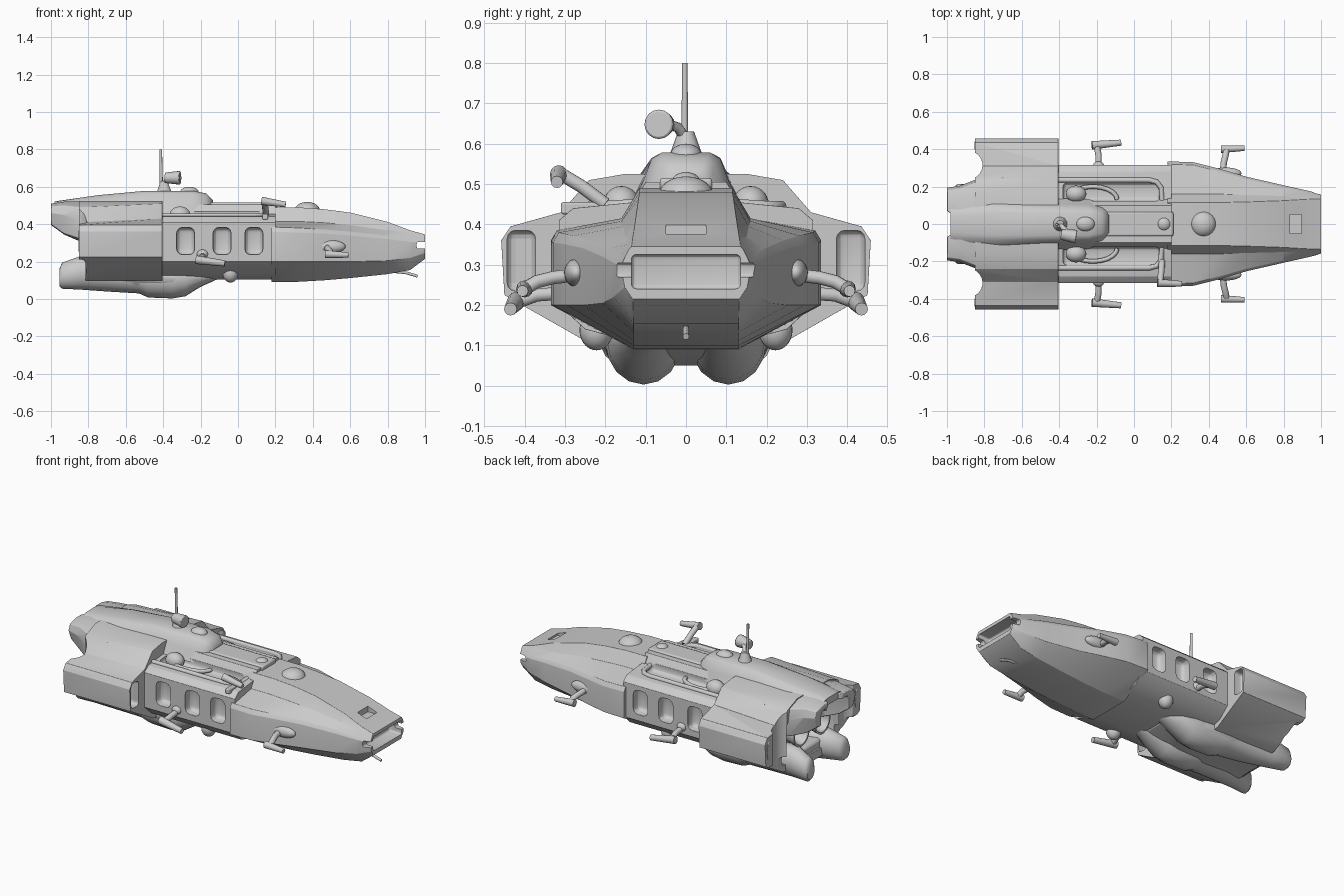
import bpy, bmesh, math
from mathutils import Vector, Matrix


def finish(bm, name):
    bmesh.ops.recalc_face_normals(bm, faces=bm.faces)
    me = bpy.data.meshes.new(name)
    bm.to_mesh(me)
    bm.free()
    ob = bpy.data.objects.new(name, me)
    bpy.context.collection.objects.link(ob)
    return ob


def activate(ob):
    bpy.ops.object.select_all(action='DESELECT')
    ob.select_set(True)
    bpy.context.view_layer.objects.active = ob


def smooth(ob, angle=32):
    activate(ob)
    bpy.ops.object.shade_smooth_by_angle(angle=math.radians(angle))
    return ob


def skin(name, rings):
    bm = bmesh.new()
    vs = [[bm.verts.new(p) for p in r] for r in rings]
    n = len(vs[0])
    for a, b in zip(vs, vs[1:]):
        for i in range(n):
            bm.faces.new((a[i], a[(i + 1) % n], b[(i + 1) % n], b[i]))
    bm.faces.new(vs[0])
    bm.faces.new(vs[-1])
    return finish(bm, name)


def hull(name, sections):
    # sections: (x, half profile from top to bottom), mirrored over y = 0
    return skin(name, [[(x, y, z) for y, z in h] + [(x, -y, z) for y, z in reversed(h)]
                       for x, h in sections])


def pod(name, stations, sides=16):
    # stations: x, y, z, y radius, z radius
    return smooth(skin(name, [[(x, y + ry * math.cos(2 * math.pi * i / sides),
                                z + rz * math.sin(2 * math.pi * i / sides)) for i in range(sides)]
                              for x, y, z, ry, rz in stations]), 50)


def box(name, c, s, bevel=0.0):
    bm = bmesh.new()
    bmesh.ops.create_cube(bm, size=1)
    bmesh.ops.scale(bm, vec=s, verts=bm.verts)
    if bevel:
        bmesh.ops.bevel(bm, geom=bm.edges[:], offset=bevel, segments=3, profile=0.5, affect='EDGES')
    bmesh.ops.translate(bm, vec=c, verts=bm.verts)
    return finish(bm, name)


def ball(name, c, r):
    bm = bmesh.new()
    bmesh.ops.create_uvsphere(bm, u_segments=24, v_segments=14, radius=1)
    bmesh.ops.scale(bm, vec=r, verts=bm.verts)
    bmesh.ops.translate(bm, vec=c, verts=bm.verts)
    return smooth(finish(bm, name), 60)


def cyl(name, a, b, r1, r2, sides=20):
    a, b = Vector(a), Vector(b)
    bm = bmesh.new()
    bmesh.ops.create_cone(bm, cap_ends=True, segments=sides, radius1=r1, radius2=r2, depth=(b - a).length)
    bmesh.ops.transform(bm, verts=bm.verts, matrix=Matrix.Translation((a + b) / 2) @
                        (b - a).to_track_quat('Z', 'Y').to_matrix().to_4x4())
    return smooth(finish(bm, name), 40)


def tube(name, pts, r):
    cu = bpy.data.curves.new(name, 'CURVE')
    cu.dimensions = '3D'
    cu.bevel_depth, cu.bevel_resolution, cu.use_fill_caps = r, 3, True
    sp = cu.splines.new('POLY')
    sp.points.add(len(pts) - 1)
    for p, co in zip(sp.points, pts):
        p.co = (*co, 1)
    ob = bpy.data.objects.new(name, cu)
    bpy.context.collection.objects.link(ob)
    activate(ob)
    bpy.ops.object.convert(target='MESH')
    return smooth(bpy.context.object, 50)


def carve(ob, cutters):
    for c in cutters:
        m = ob.modifiers.new('cut', 'BOOLEAN')
        m.operation, m.object, m.solver = 'DIFFERENCE', c, 'EXACT'
        activate(ob)
        bpy.ops.object.modifier_apply(modifier=m.name)
        bpy.data.objects.remove(c)


def soften(ob, w=0.01):
    m = ob.modifiers.new('soft', 'BEVEL')
    m.width, m.segments, m.limit_method, m.angle_limit = w, 2, 'ANGLE', math.radians(28)
    smooth(ob, 40)


# Nose hull with open mouth and top slot
nose = hull('nose_hull', [
    (0.18, [(0.115, 0.49), (0.16, 0.415), (0.32, 0.385), (0.335, 0.36), (0.335, 0.20), (0.13, 0.09)]),
    (0.32, [(0.115, 0.49), (0.16, 0.415), (0.315, 0.38), (0.33, 0.355), (0.33, 0.20), (0.13, 0.092)]),
    (0.46, [(0.115, 0.480), (0.16, 0.408), (0.28, 0.372), (0.295, 0.35), (0.295, 0.20), (0.13, 0.10)]),
    (0.60, [(0.118, 0.462), (0.155, 0.395), (0.24, 0.36), (0.253, 0.34), (0.253, 0.20), (0.13, 0.112)]),
    (0.80, [(0.125, 0.412), (0.15, 0.367), (0.195, 0.34), (0.207, 0.32), (0.207, 0.205), (0.13, 0.133)]),
    (0.92, [(0.132, 0.367), (0.145, 0.35), (0.17, 0.32), (0.18, 0.305), (0.18, 0.22), (0.13, 0.155)]),
    (1.00, [(0.135, 0.345), (0.142, 0.338), (0.158, 0.305), (0.161, 0.295), (0.152, 0.245), (0.132, 0.215)])])
carve(nose, [box('mouth_cut', (0.985, 0, 0.283), (0.13, 0.27, 0.085), 0.012),
             box('jaw_cut', (1.0, 0, 0.287), (0.09, 0.5, 0.035), 0.01),
             box('slot_cut', (0.865, 0, 0.39), (0.06, 0.10, 0.05))])
soften(nose)

# Middle hull with three recessed bays per side and sunken deck wells
mid = hull('middle_hull', [(x, [(0.10, 0.505), (0.13, 0.455), (0.28, 0.44), (0.315, 0.41),
                               (0.315, 0.20), (0.25, 0.14), (0.12, 0.105)]) for x in (-0.42, 0.20)])
cuts = []
for s in (1, -1):
    cuts += [box('bay_cut', (x, s * 0.31, 0.31), (0.095, 0.10, 0.145), 0.03) for x in (-0.28, -0.085, 0.085)]
    cuts.append(box('well_cut', (-0.12, s * 0.172, 0.455), (0.52, 0.10, 0.07), 0.025))
carve(mid, cuts)
soften(mid, 0.008)

# Engine block with winged sides, hollow front pockets and scooped stern
block = hull('engine_block', [
    (x, [(0.15, 0.525), (0.24, 0.51 - d), (0.31, 0.43 - d), (0.435, 0.395), (0.458, 0.36),
         (0.450, 0.225), (0.23, 0.10), (0.10, 0.09)]) for x, d in ((-0.85, 0.02), (-0.405, 0.0))])
cuts = [box('stern_cut', (-0.87, 0, 0.28), (0.22, 0.50, 0.28), 0.03)]
for s in (1, -1):
    cuts.append(box('pocket_cut', (-0.40, s * 0.408, 0.31), (0.12, 0.07, 0.15), 0.02))
    cuts.append(cyl('scoop_cut', (-0.885, s * 0.315, 0), (-0.885, s * 0.315, 0.7), 0.075, 0.075, 32))
    cuts.append(box('under_cut', (-0.86, s * 0.30, 0.10), (0.09, 0.40, 0.22), 0.02))
carve(block, cuts)
soften(block)

# Upper stern hood, notched into prongs
hood = hull('stern_hood', [
    (-0.70, [(0.15, 0.52), (0.25, 0.49), (0.27, 0.40), (0.25, 0.30), (0.10, 0.26)]),
    (-0.84, [(0.14, 0.52), (0.225, 0.49), (0.24, 0.42), (0.22, 0.32), (0.10, 0.30)]),
    (-0.93, [(0.13, 0.52), (0.19, 0.50), (0.205, 0.45), (0.18, 0.35), (0.10, 0.34)]),
    (-1.00, [(0.12, 0.51), (0.18, 0.495), (0.195, 0.46), (0.17, 0.40), (0.10, 0.39)])])
carve(hood, [box('hood_hollow', (-0.96, 0, 0.37), (0.30, 0.27, 0.22), 0.03),
             cyl('hood_notch', (-1.03, 0, 0.3), (-1.03, 0, 0.7), 0.075, 0.075, 32)])
soften(hood)

# Dorsal spine and bridge
spine = hull('dorsal_spine', [
    (-0.98, [(0.04, 0.522), (0.07, 0.518), (0.11, 0.50), (0.12, 0.48)]),
    (-0.75, [(0.06, 0.555), (0.085, 0.545), (0.12, 0.515), (0.15, 0.47)]),
    (-0.50, [(0.06, 0.578), (0.085, 0.565), (0.105, 0.52), (0.14, 0.45)]),
    (-0.24, [(0.06, 0.578), (0.085, 0.562), (0.105, 0.51), (0.132, 0.45)]),
    (-0.17, [(0.05, 0.565), (0.07, 0.55), (0.09, 0.50), (0.11, 0.45)]),
    (-0.135, [(0.03, 0.53), (0.045, 0.52), (0.06, 0.50), (0.07, 0.45)])])
smooth(spine, 45)
soften(box('spine_ridge', (0.03, 0, 0.50), (0.36, 0.13, 0.03)), 0.008)
ball('large_dome', (0.37, 0, 0.472), (0.068, 0.068, 0.047))
ball('small_dome', (0.16, 0, 0.50), (0.038, 0.038, 0.03))
ball('bridge_dome', (-0.26, 0, 0.57), (0.05, 0.04, 0.03))

# Keel fairing joining the two belly pods
keel = hull('keel_fairing', [
    (-0.84, [(0.19, 0.19), (0.21, 0.13), (0.17, 0.07), (0.04, 0.08)]),
    (-0.55, [(0.20, 0.19), (0.215, 0.11), (0.17, 0.05), (0.04, 0.05)]),
    (-0.35, [(0.18, 0.19), (0.205, 0.10), (0.16, 0.04), (0.04, 0.05)]),
    (-0.24, [(0.16, 0.19), (0.18, 0.12), (0.14, 0.07), (0.04, 0.07)]),
    (-0.13, [(0.10, 0.19), (0.12, 0.15), (0.10, 0.105), (0.03, 0.105)])])
soften(keel, 0.015)

# Mirrored parts
for s, side in ((1, 'left'), (-1, 'right')):
    pod(side + '_keel_pod', [
        (-0.955, s * 0.17, 0.115, 0.035, 0.045), (-0.94, s * 0.165, 0.125, 0.05, 0.07),
        (-0.84, s * 0.145, 0.14, 0.07, 0.09), (-0.70, s * 0.125, 0.13, 0.085, 0.09),
        (-0.53, s * 0.108, 0.12, 0.095, 0.09), (-0.48, s * 0.105, 0.11, 0.095, 0.102),
        (-0.35, s * 0.105, 0.11, 0.095, 0.107), (-0.28, s * 0.105, 0.11, 0.09, 0.095),
        (-0.20, s * 0.10, 0.12, 0.075, 0.055), (-0.10, s * 0.09, 0.13, 0.04, 0.02)])
    # side claw at the stern of each wing
    pod(side + '_wing_claw', [(-0.74, s * 0.42, 0.305, 0.03, 0.075), (-0.84, s * 0.42, 0.31, 0.028, 0.07),
                              (-0.852, s * 0.42, 0.31, 0.02, 0.055)])
    # engine bells
    bell = cyl(side + '_engine_bell', (-0.72, s * 0.10, 0.29), (-0.845, s * 0.10, 0.29), 0.05, 0.075, 28)
    carve(bell, [cyl('bell_cut', (-0.75, s * 0.10, 0.29), (-0.855, s * 0.10, 0.29), 0.035, 0.067, 28)])
    smooth(bell, 40)
    # belly sensor, deck rail, deck tank
    ball(side + '_belly_sensor', (-0.04, s * 0.222, 0.138), (0.042, 0.042, 0.05))
    tube(side + '_deck_rail', [(-0.41, s * 0.235, 0.445), (0.08, s * 0.235, 0.445), (0.12, s * 0.225, 0.445),
                               (0.145, s * 0.195, 0.445), (0.15, s * 0.12, 0.45)], 0.014)
    ball(side + '_deck_tank', (-0.31, s * 0.16, 0.45), (0.055, 0.045, 0.045))
    tube(side + '_deck_hoop', [(-0.22 + 0.13 * math.cos(a), s * (0.13 + 0.07 * math.sin(a)), 0.44)
                               for a in [i * math.pi / 10 for i in range(11)]], 0.012)
    # forward gun arm
    ball(side + '_nose_mount', (0.49, s * 0.272, 0.28), (0.085, 0.03, 0.035))
    tube(side + '_nose_arm', [(0.475, s * 0.27, 0.275), (0.48, s * 0.33, 0.268), (0.49, s * 0.37, 0.258),
                              (0.495, s * 0.40, 0.24)], 0.017)
    cyl(side + '_nose_gun', (0.465, s * 0.40, 0.24), (0.59, s * 0.405, 0.235), 0.021, 0.014, 12)
    # rear gun arm
    ball(side + '_mid_mount', (-0.19, s * 0.31, 0.24), (0.03, 0.025, 0.025))
    tube(side + '_mid_arm', [(-0.19, s * 0.30, 0.23), (-0.19, s * 0.37, 0.225), (-0.20, s * 0.425, 0.205)], 0.017)
    cyl(side + '_mid_gun', (-0.225, s * 0.42, 0.21), (-0.07, s * 0.435, 0.19), 0.023, 0.016, 12)

# Single deck gun arm on the right side
box('deck_gun_bar', (0.145, -0.235, 0.44), (0.03, 0.15, 0.03), 0.006)
tube('deck_gun_arm', [(0.15, -0.20, 0.45), (0.145, -0.26, 0.495), (0.14, -0.31, 0.525)], 0.017)
cyl('deck_gun', (0.125, -0.315, 0.525), (0.255, -0.32, 0.505), 0.022, 0.015, 12)

# Mast, dish and bow probe
cyl('mast_base', (-0.395, 0, 0.56), (-0.395, 0, 0.63), 0.045, 0.02, 10)
cyl('mast', (-0.41, -0.003, 0.60), (-0.413, -0.003, 0.80), 0.009, 0.007, 10)
tube('dish_arm', [(-0.395, 0, 0.61), (-0.38, -0.02, 0.64), (-0.35, -0.05, 0.65)], 0.013)
soften(cyl('dish', (-0.39, -0.055, 0.648), (-0.308, -0.068, 0.648), 0.028, 0.037, 16), 0.006)
tube('bow_probe', [(0.80, 0, 0.15), (0.90, 0, 0.14), (0.96, 0, 0.122)], 0.008)
